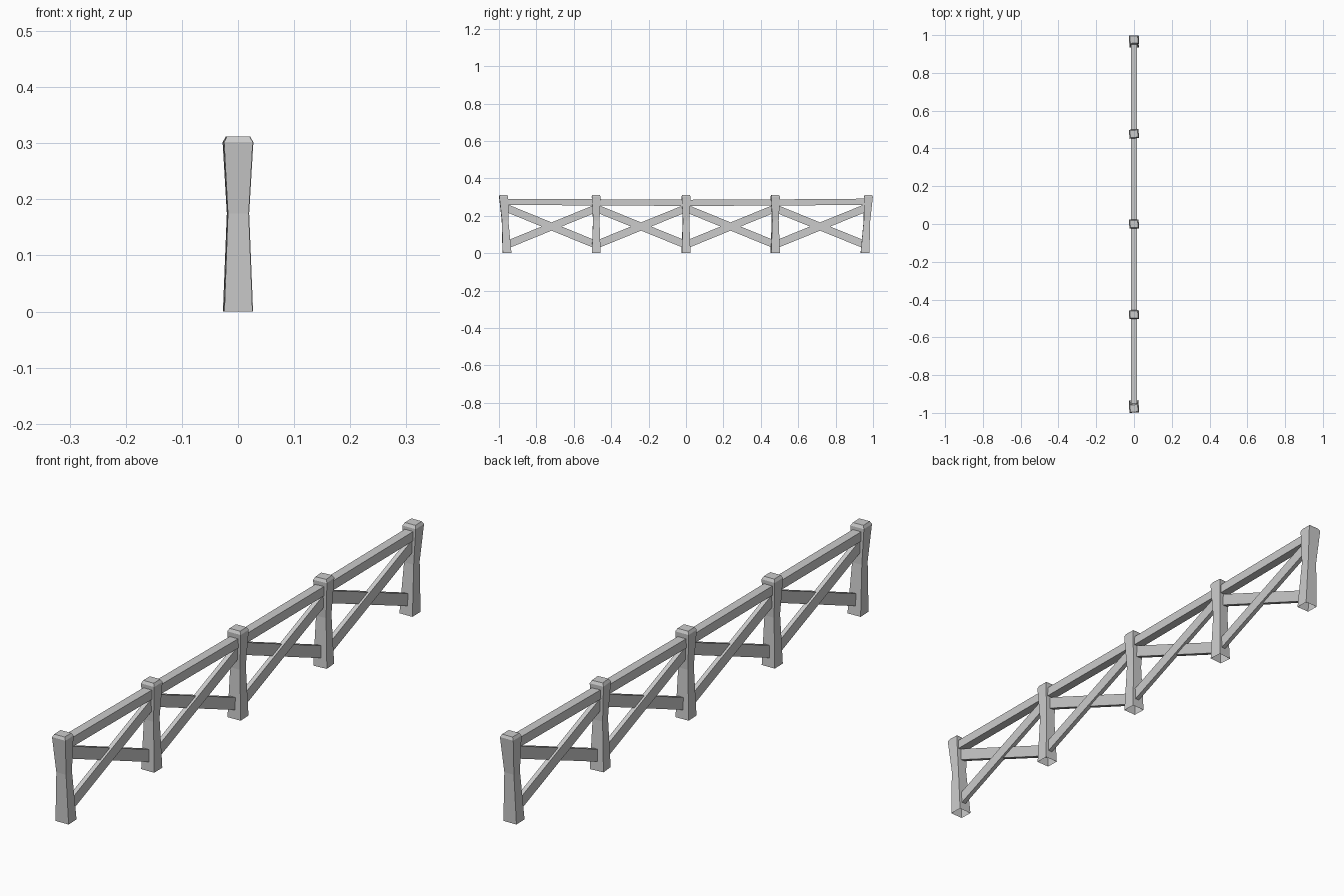
import bpy, bmesh, math
from mathutils import Matrix, Vector

if "Cube" in bpy.data.objects:
    bpy.data.objects.remove(bpy.data.objects["Cube"])

GREY = (0.6, 0.6, 0.6, 1)
mat = bpy.data.materials.new("plain grey")
mat.use_nodes = True
mat.diffuse_color = GREY
mat.node_tree.nodes["Principled BSDF"].inputs["Base Color"].default_value = GREY


def loft(name, rings, cap_start=True):
    """Skin a stack of four-cornered rings."""
    bm = bmesh.new()
    loops = [[bm.verts.new(p) for p in ring] for ring in rings]
    for a, b in zip(loops, loops[1:]):
        for i in range(4):
            j = (i + 1) % 4
            bm.faces.new((a[i], a[j], b[j], b[i]))
    bm.faces.new(loops[-1])
    if cap_start:
        bm.faces.new(loops[0][::-1])
    bmesh.ops.recalc_face_normals(bm, faces=bm.faces)
    mesh = bpy.data.meshes.new(name)
    bm.to_mesh(mesh)
    bm.free()
    mesh.materials.append(mat)
    obj = bpy.data.objects.new(name, mesh)
    bpy.context.collection.objects.link(obj)


CORNERS = [(-1, -1), (1, -1), (1, 1), (-1, 1)]


# Posts: waisted, chamfered on top, open at the foot
def post(name, y, lean, yaw):
    profile = [(0, 0.025), (0.175, 0.0185), (0.302, 0.0255), (0.312, 0.02)]
    turn = Matrix.Rotation(math.radians(yaw), 3, "Z")
    rings = []
    for z, r in profile:
        centre = Vector((0, y + lean * z, z))
        rings.append([centre + turn @ Vector((a * r, b * r * 0.93, 0)) for a, b in CORNERS])
    loft(name, rings, cap_start=False)


# Beams: rectangular bars in the plane of the fence
def beam(name, points, half_width, half_height, x=0):
    loft(name, [[(x + a * half_width, y, z + b * half_height) for a, b in CORNERS]
                for y, z in points])


POSTS = [(-0.957, -0.06, 2), (-0.48, 0, 1), (0, 0, 2), (0.477, 0, 5), (0.957, 0.06, 1)]
for n, (y, lean, yaw) in enumerate(POSTS, 1):
    post(f"post_{n}", y, lean, yaw)

for n, (left, right) in enumerate(zip(POSTS, POSTS[1:]), 1):
    y0, y1 = left[0], right[0]
    # Braces crossing in each bay
    beam(f"rising_brace_{n}", [(y0, 0.045), (y1, 0.24)], 0.008, 0.022, 0.004)
    beam(f"falling_brace_{n}", [(y0, 0.24), (y1, 0.045)], 0.008, 0.022, -0.004)

# Top rail, slightly sagging towards the middle
beam("top_rail", [(-0.972, 0.274), (-0.48, 0.272), (0, 0.269), (0.477, 0.271), (0.972, 0.275)],
     0.016, 0.0165)
